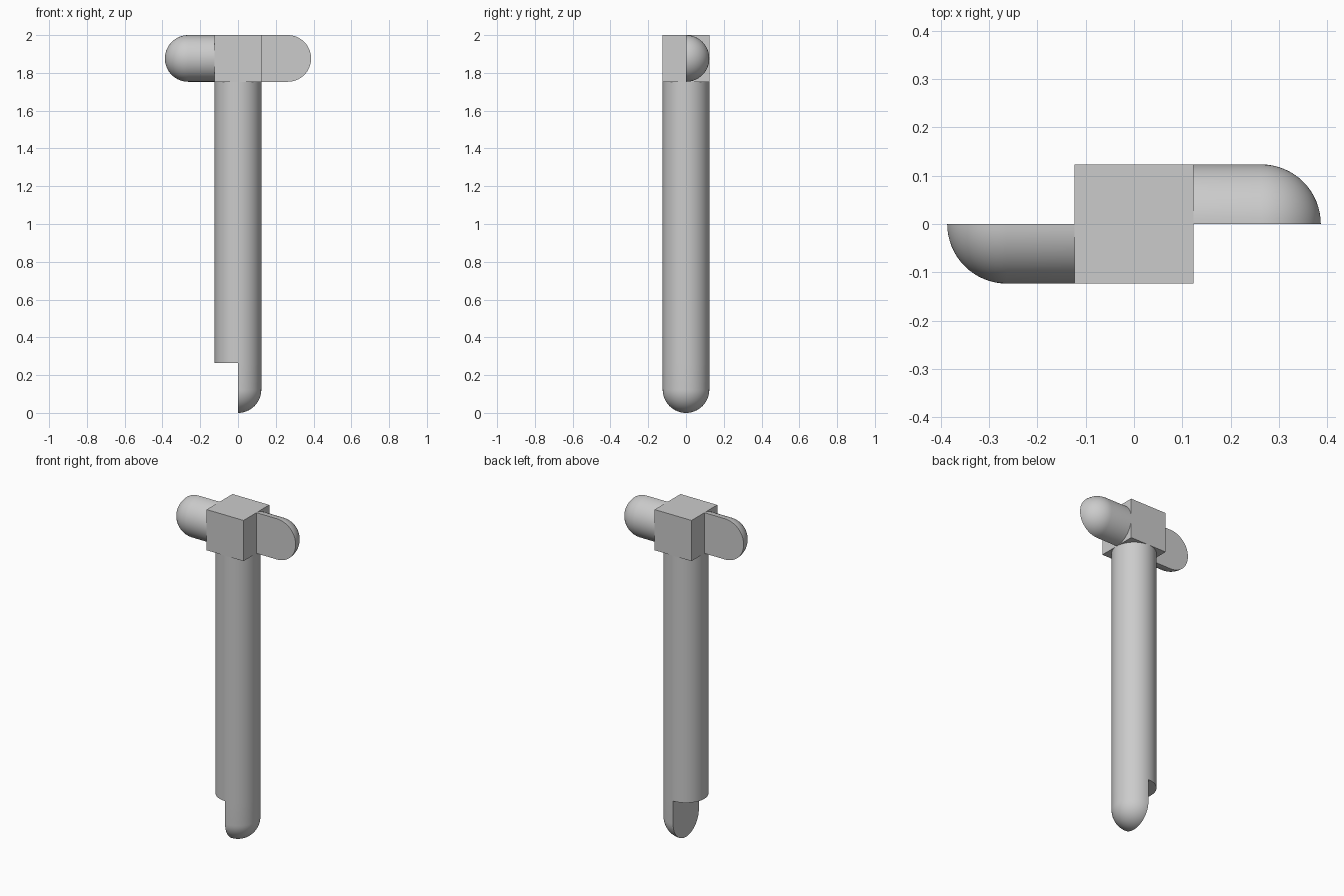
import bpy
import bmesh
from math import sin, cos, pi, radians
from mathutils import Matrix, Vector

if "Cube" in bpy.data.objects:
    bpy.data.objects.remove(bpy.data.objects["Cube"], do_unlink=True)

R = 0.1235          # common radius and half width of the block
NECK = 0.14         # straight length of each half-round end
END = NECK + R      # full length of each half-round end
BLOCK_Z = 2 - R     # centre height of the block

grey = bpy.data.materials.new("light grey")
grey.use_nodes = True
colour = (0.6, 0.6, 0.6, 1)
grey.diffuse_color = colour
grey.node_tree.nodes["Principled BSDF"].inputs["Base Color"].default_value = colour


def add_part(name, bm, matrix, smooth=True):
    bmesh.ops.recalc_face_normals(bm, faces=bm.faces)
    mesh = bpy.data.meshes.new(name)
    bm.to_mesh(mesh)
    bm.free()
    mesh.materials.append(grey)
    obj = bpy.data.objects.new(name, mesh)
    obj.matrix_world = matrix
    bpy.context.collection.objects.link(obj)
    if smooth:
        bpy.ops.object.select_all(action="DESELECT")
        obj.select_set(True)
        bpy.context.view_layer.objects.active = obj
        bpy.ops.object.shade_smooth_by_angle(angle=radians(30))
    return obj


def half_round_end(name, matrix, steps=16):
    """Lengthwise half of a round-tipped rod: axis +z, kept on the +x side."""
    bm = bmesh.new()
    profile = [(0, 0), (R, 0)]
    for i in range(steps):
        a = pi / 2 * i / steps
        profile.append((R * cos(a), NECK + R * sin(a)))
    profile.append((0, END))
    verts = [bm.verts.new((0, -r, z)) for r, z in profile]
    edges = [bm.edges.new(pair) for pair in zip(verts, verts[1:])]
    bmesh.ops.spin(bm, geom=verts + edges, cent=(0, 0, 0), axis=(0, 0, 1),
                   angle=pi, steps=2 * steps)
    bmesh.ops.remove_doubles(bm, verts=bm.verts, dist=1e-5)
    # Flat cut side
    bmesh.ops.holes_fill(bm, edges=[e for e in bm.edges if e.is_boundary], sides=0)
    return add_part(name, bm, matrix)


# Square block at the top
bm = bmesh.new()
bmesh.ops.create_cube(bm, size=2 * R)
add_part("head_block", bm, Matrix.Translation((0, 0, BLOCK_Z)), smooth=False)

# Long round shaft
shaft_top = 2 - 2 * R
bm = bmesh.new()
bmesh.ops.create_cone(bm, cap_ends=True, segments=64, radius1=R, radius2=R,
                      depth=shaft_top - END)
add_part("shaft", bm, Matrix.Translation((0, 0, (shaft_top + END) / 2)))

# Half-round tip below the shaft
half_round_end("shaft_tip", Matrix.Translation((0, 0, END)) @ Matrix.Rotation(pi, 4, "X"))

# Opposed half-round arms
to_side = Matrix(((0, 0, 1), (1, 0, 0), (0, 1, 0))).to_4x4()
for name, turn in (("left_arm", 0), ("right_arm", pi)):
    place = Matrix.Translation((0, 0, BLOCK_Z)) @ Matrix.Rotation(turn, 4, "Z")
    half_round_end(name, place @ Matrix.Translation((R, 0, 0)) @ to_side)
